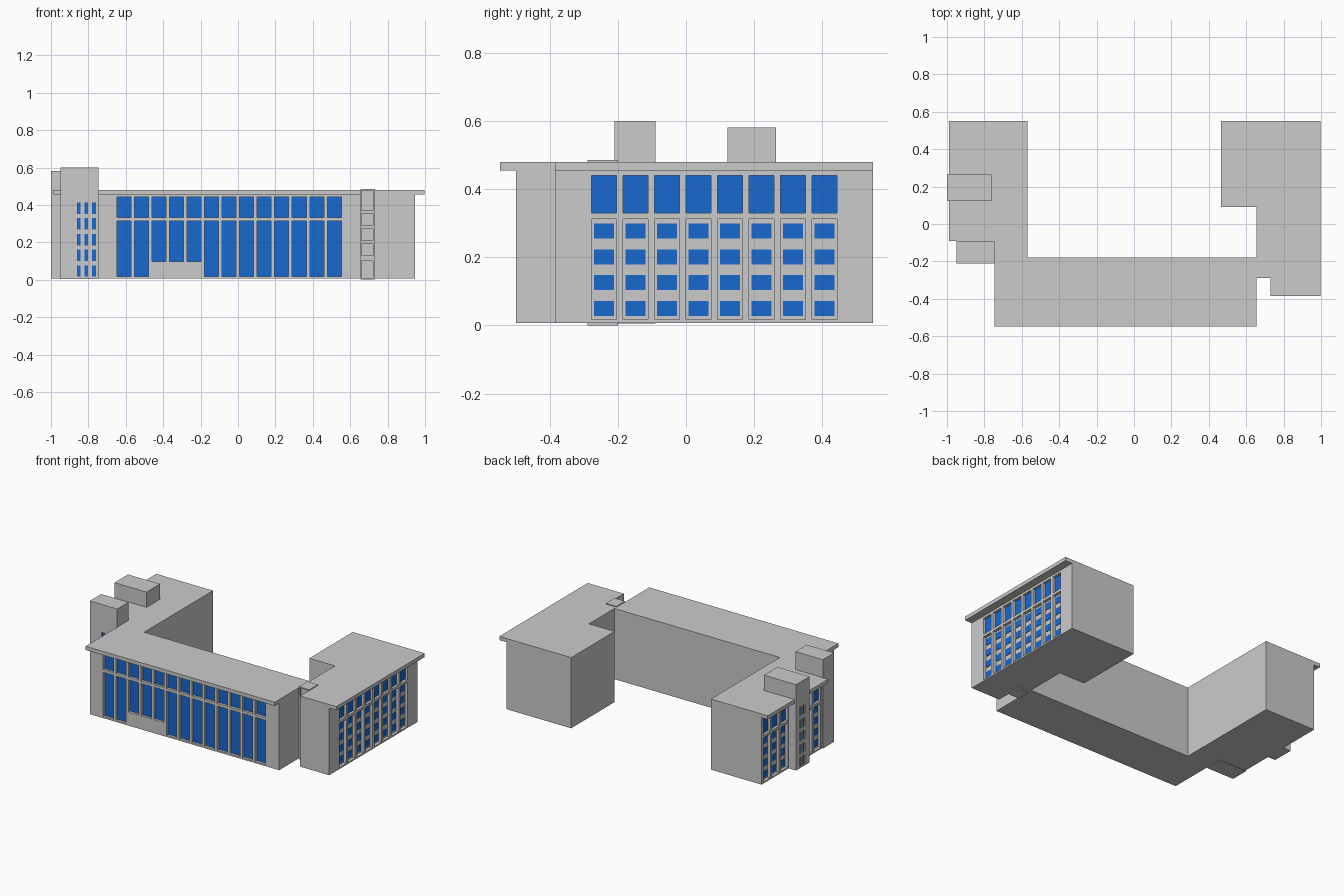
import bpy, bmesh

if "Cube" in bpy.data.objects:
    bpy.data.objects.remove(bpy.data.objects["Cube"])

glass_mat = bpy.data.materials.new("blue_glass")
glass_mat.diffuse_color = (0.01, 0.14, 0.62, 1)
glass_mat.use_nodes = True
glass_mat.node_tree.nodes["Principled BSDF"].inputs["Base Color"].default_value = glass_mat.diffuse_color


def finish(name, bm, mat=None):
    bmesh.ops.recalc_face_normals(bm, faces=bm.faces)
    mesh = bpy.data.meshes.new(name)
    bm.to_mesh(mesh)
    bm.free()
    ob = bpy.data.objects.new(name, mesh)
    bpy.context.collection.objects.link(ob)
    if mat:
        mesh.materials.append(mat)
    return ob


def prism(name, outline, z0, z1):
    bm = bmesh.new()
    face = bm.faces.new([bm.verts.new((x, y, z0)) for x, y in outline])
    ext = bmesh.ops.extrude_face_region(bm, geom=[face])
    for v in ext["geom"]:
        if isinstance(v, bmesh.types.BMVert):
            v.co.z = z1
    return finish(name, bm)


def boxes(name, items, mat=None):
    bm = bmesh.new()
    for lo, hi in items:
        vs = bmesh.ops.create_cube(bm, size=1)["verts"]
        for v in vs:
            v.co = [(lo[i] + hi[i]) / 2 + v.co[i] * (hi[i] - lo[i]) for i in range(3)]
    return finish(name, bm, mat)


def slab(face, plane, u0, u1, z0, z1, d0, d1):
    """Box on a facade; d is depth into the wall."""
    if face == "front":
        return (u0, plane + d0, z0), (u1, plane + d1, z1)
    s = -1 if face == "east" else 1
    a, b = sorted((plane + s * d0, plane + s * d1))
    return (a, u0, z0), (b, u1, z1)


def window(cuts, glass, face, plane, u0, u1, z0, z1, depth):
    cuts.append(slab(face, plane, u0, u1, z0, z1, -0.02, depth))
    glass.append(slab(face, plane, u0, u1, z0, z1, depth - 0.003, depth + 0.003))


def recess(ob, cuts):
    cutter = boxes(ob.name + "_cutter", cuts)
    cutter.hide_render = True
    mod = ob.modifiers.new("window_recesses", "BOOLEAN")
    mod.operation, mod.solver, mod.object = "DIFFERENCE", "EXACT", cutter
    bpy.context.view_layer.objects.active = ob
    bpy.ops.object.modifier_apply(modifier=mod.name)
    bpy.data.objects.remove(cutter)


def outline(west, front, east):
    return [(west, 0.55), (west, -0.09), (-0.745, -0.09), (-0.745, front),
            (0.655, front), (0.655, -0.28), (0.73, -0.28), (0.73, -0.385),
            (east, -0.385), (east, 0.55), (0.465, 0.55), (0.465, 0.09),
            (0.655, 0.09), (0.655, -0.178), (-0.57, -0.178), (-0.57, 0.55)]


# Walls and overhanging roof
walls = prism("building_walls", outline(-0.945, -0.5, 0.945), 0.007, 0.455)
prism("roof_slab", outline(-0.99, -0.547, 0.997), 0.455, 0.48)

# Front facade: 13 tall bays, three of them shortened over the entrance
cuts, glass = [], []
for i in range(13):
    u = -0.648 + i * 0.0938
    window(cuts, glass, "front", -0.5, u, u + 0.075, 0.332, 0.443, 0.02)
    window(cuts, glass, "front", -0.5, u, u + 0.075, 0.098 if i in (2, 3, 4) else 0.018, 0.313, 0.02)


# Wing facades: top window above a recessed panel with four small windows
def wing_bay(face, plane, u):
    window(cuts, glass, face, plane, u, u + 0.073, 0.33, 0.44, 0.02)
    cuts.append(slab(face, plane, u, u + 0.073, 0.017, 0.312, -0.02, 0.02))
    for k in range(4):
        z = 0.028 + k * 0.0757
        glass.append(slab(face, plane, u + 0.007, u + 0.066, z, z + 0.044, 0.017, 0.023))


for i in range(8):
    wing_bay("east", 0.945, -0.277 + i * 0.0925)
for u in (-0.075, 0.0175, 0.273, 0.3655, 0.458):
    wing_bay("west", -0.945, u)
recess(walls, cuts)
boxes("facade_windows", glass, glass_mat)

# Front stair tower with three columns of slot windows
glass, cuts = [], []
front_tower = boxes("front_stair_tower", [((-0.95, -0.21, 0.005), (-0.747, -0.09, 0.6))])
for c in range(3):
    for r in range(5):
        u, z = -0.862 + c * 0.041, 0.016 + r * 0.084
        window(cuts, glass, "front", -0.21, u, u + 0.02, z, z + 0.061, 0.01)
recess(front_tower, cuts)
boxes("front_tower_windows", glass, glass_mat)

# West stair tower: projecting shaft and block above the roof
glass, cuts = [], []
west_tower = boxes("west_stair_tower", [((-1.0, 0.122, 0.007), (-0.93, 0.265, 0.582))])
boxes("west_tower_roof_block", [((-0.93, 0.122, 0.47), (-0.763, 0.265, 0.582))])
for c in range(2):
    for r in range(5):
        u, z = 0.17 + c * 0.035, 0.016 + r * 0.084
        window(cuts, glass, "west", -1.0, u, u + 0.02, z, z + 0.061, 0.01)
recess(west_tower, cuts)
boxes("west_tower_windows", glass, glass_mat)

# Glazed link between the front block and the east wing
glass, cuts = [], []
link = boxes("stair_link", [((0.655, -0.29, 0.0), (0.732, -0.2, 0.486))])
for z0, z1 in ((0.008, 0.1), (0.13, 0.192), (0.21, 0.272), (0.29, 0.353), (0.37, 0.478)):
    window(cuts, glass, "front", -0.29, 0.661, 0.722, z0, z1, 0.02)
recess(link, cuts)
boxes("link_windows", glass, glass_mat)
